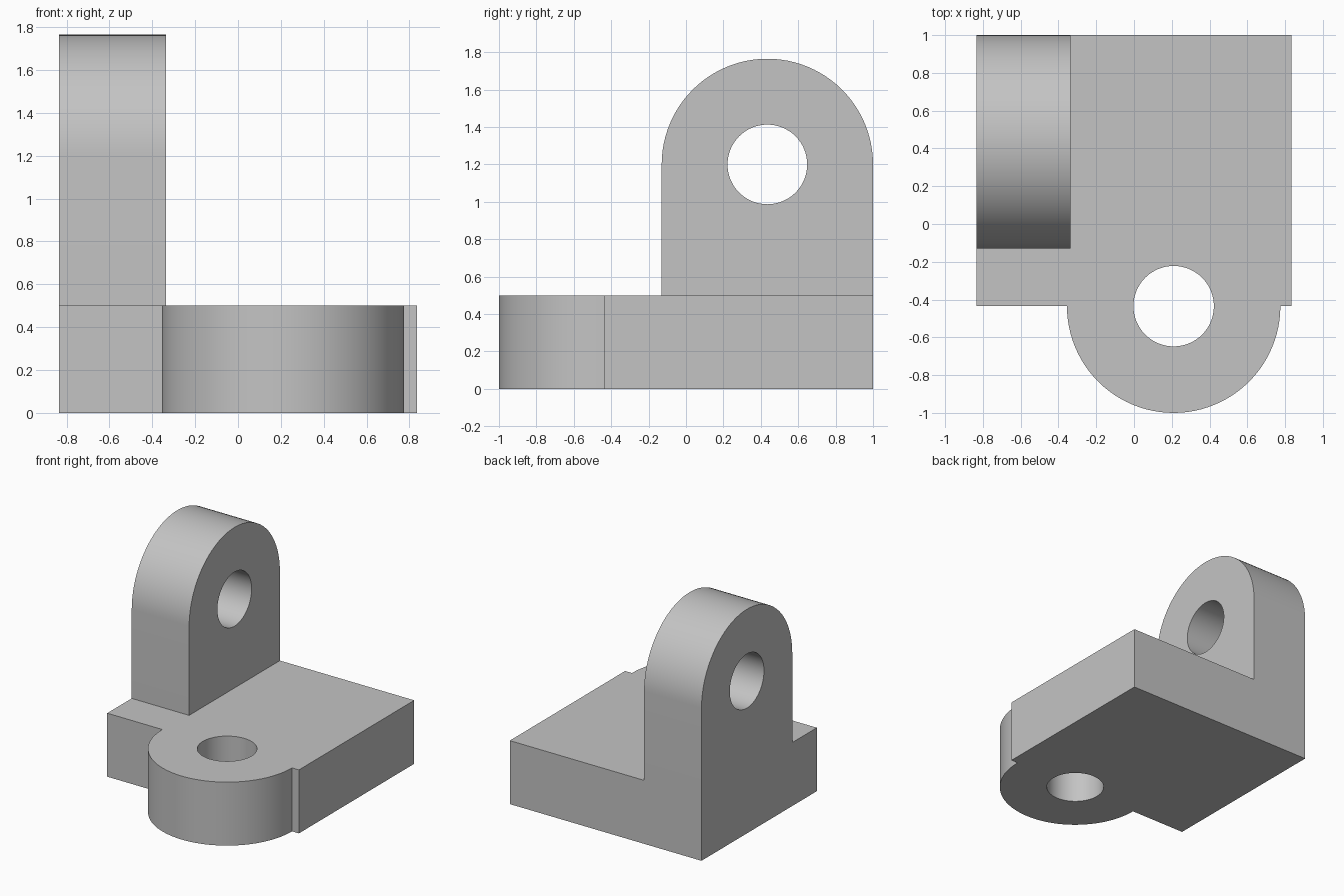
import bpy, bmesh
from math import sin, cos, pi, radians
from mathutils import Matrix, Vector

cube = bpy.data.objects.get("Cube")
if cube:
    bpy.data.objects.remove(cube, do_unlink=True)

grey = bpy.data.materials.new("light_grey")
grey.use_nodes = True
colour = (0.55, 0.55, 0.55, 1)
grey.diffuse_color = colour
grey.node_tree.nodes["Principled BSDF"].inputs["Base Color"].default_value = colour

HALF_X, BACK, STEP = 0.835, 1.0, -0.435      # base plan
THICK, R_OUT, R_HOLE = 0.5, 0.565, 0.213     # shared lug sizes
LUG_X = 0.21                                 # front lug centre
EYE_Y, EYE_Z = BACK - R_OUT, 1.2             # upright lug centre


def arc(cx, cy, r, start, end, n):
    """Points on an arc, both ends included."""
    return [(cx + r * cos(start + (end - start) * i / n),
             cy + r * sin(start + (end - start) * i / n)) for i in range(n + 1)]


def plate(name, outline, hole, thick, matrix):
    """Extrude a 2D outline with one hole into a solid plate."""
    bm = bmesh.new()
    for loop in (outline, hole):
        verts = [bm.verts.new((x, y, 0)) for x, y in loop]
        for a, b in zip(verts, verts[1:] + verts[:1]):
            bm.edges.new((a, b))
    bmesh.ops.triangle_fill(bm, edges=bm.edges[:], use_beauty=True,
                            use_dissolve=False, normal=(0, 0, 1))
    new = bmesh.ops.extrude_face_region(bm, geom=bm.faces[:], use_keep_orig=True)["geom"]
    bmesh.ops.translate(bm, vec=(0, 0, thick),
                        verts=[v for v in new if isinstance(v, bmesh.types.BMVert)])
    bm.transform(matrix)
    bmesh.ops.recalc_face_normals(bm, faces=bm.faces[:])
    mesh = bpy.data.meshes.new(name)
    bm.to_mesh(mesh)
    bm.free()
    mesh.materials.append(grey)
    obj = bpy.data.objects.new(name, mesh)
    bpy.context.collection.objects.link(obj)
    return obj


# Base plate with a rounded lug on its front edge
base_outline = ([(HALF_X, STEP), (HALF_X, BACK), (-HALF_X, BACK), (-HALF_X, STEP)]
                + arc(LUG_X, STEP, R_OUT, pi, 2 * pi, 48))
base_hole = arc(LUG_X, STEP, R_HOLE, 0, 2 * pi, 64)[:-1]
bracket = plate("bracket", base_outline, base_hole, THICK, Matrix())

# Upright lug, drawn in y-z and extruded along x, sunk into the base
up_outline = ([(EYE_Y - R_OUT, THICK / 2), (BACK, THICK / 2)]
              + arc(EYE_Y, EYE_Z, R_OUT, 0, pi, 48))
up_hole = arc(EYE_Y, EYE_Z, R_HOLE, 0, 2 * pi, 64)[:-1]
to_side = Matrix(((0, 0, 1, -HALF_X), (1, 0, 0, 0), (0, 1, 0, 0), (0, 0, 0, 1)))
upright = plate("upright_lug", up_outline, up_hole, THICK, to_side)

# Merge into one solid
bpy.context.view_layer.objects.active = bracket
union = bracket.modifiers.new("union", "BOOLEAN")
union.operation, union.solver, union.object = "UNION", "EXACT", upright
bpy.ops.object.modifier_apply(modifier=union.name)
bpy.data.objects.remove(upright, do_unlink=True)

# Smooth curves, sharp corners
bpy.ops.object.select_all(action="DESELECT")
bracket.select_set(True)
bpy.ops.object.shade_smooth_by_angle(angle=radians(30))
